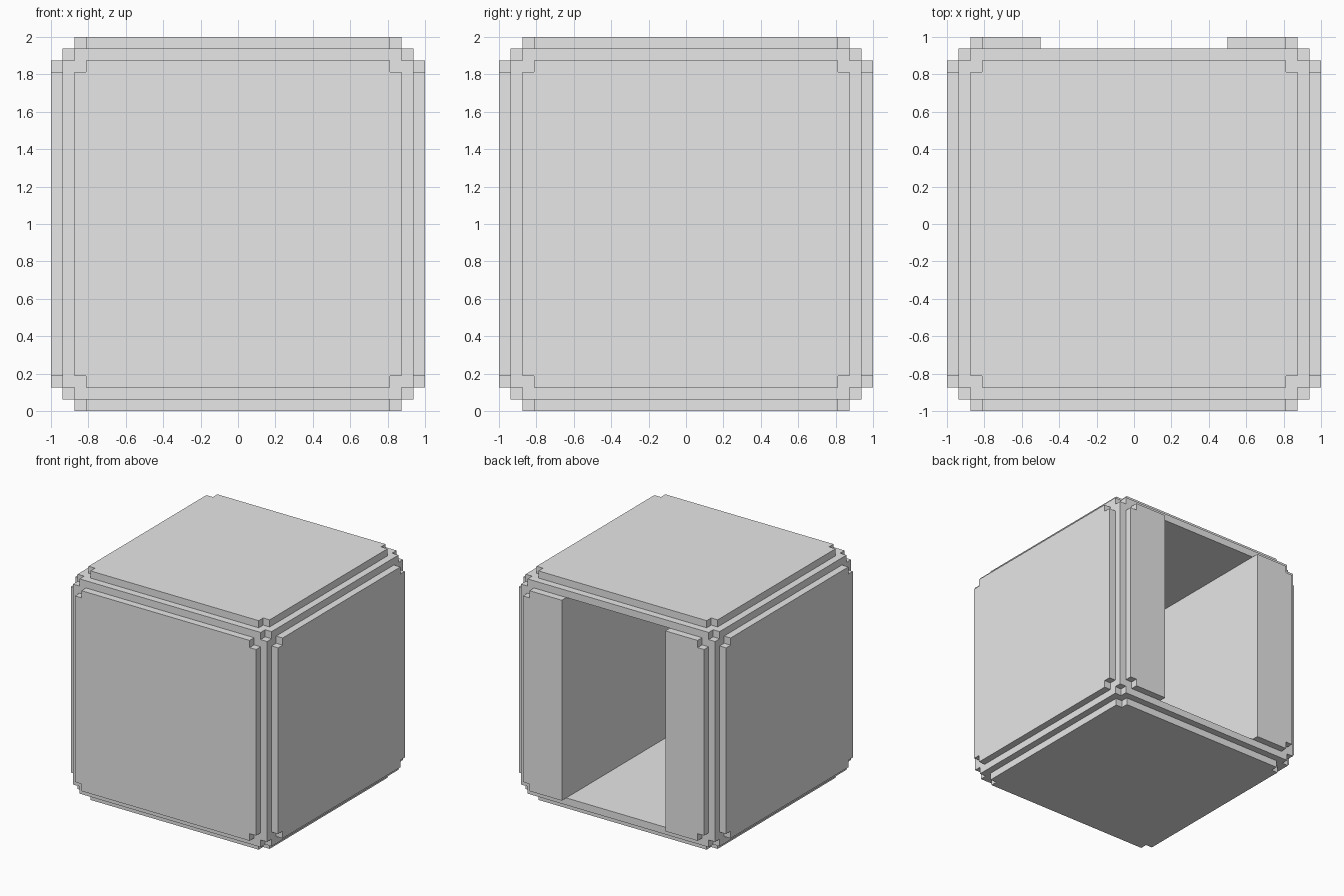
import bpy, bmesh
from math import pi
from mathutils import Matrix, Vector

cube = bpy.data.objects.get("Cube")
if cube:
    bpy.data.objects.remove(cube, do_unlink=True)

U = 1 / 16                    # grid step shared by every part
CENTRE = Matrix.Translation((0, 0, 1))

grey = bpy.data.materials.new("plain grey")
grey.use_nodes = True
grey.diffuse_color = (0.8, 0.8, 0.8, 1)
grey.node_tree.nodes["Principled BSDF"].inputs["Base Color"].default_value = (0.8, 0.8, 0.8, 1)


def finish(name, bm):
    bmesh.ops.recalc_face_normals(bm, faces=bm.faces)
    mesh = bpy.data.meshes.new(name)
    bm.to_mesh(mesh)
    bm.free()
    mesh.materials.append(grey)
    obj = bpy.data.objects.new(name, mesh)
    bpy.context.collection.objects.link(obj)
    return obj


def add_box(bm, low, high):
    low, high = Vector(low), Vector(high)
    place = Matrix.Translation((low + high) / 2) @ Matrix.Diagonal((high - low).to_4d())
    bmesh.ops.create_cube(bm, size=1, matrix=place)


def panel(name, outline, turn):
    # Outline extruded outward by one step, then turned onto its side of the box
    bm = bmesh.new()
    face = bm.faces.new([bm.verts.new((u, v, 15 * U)) for u, v in outline])
    raised = bmesh.ops.extrude_face_region(bm, geom=[face], use_keep_orig=True)["geom"]
    verts = [g for g in raised if isinstance(g, bmesh.types.BMVert)]
    bmesh.ops.translate(bm, verts=verts, vec=(0, 0, U))
    bm.transform(CENTRE @ turn)
    return finish(name, bm)


# Hollow body: a box with a doorway room and a notch in each corner
bm = bmesh.new()
add_box(bm, (-15 * U, -15 * U, U), (15 * U, 15 * U, 31 * U))
body = finish("body", bm)

bm = bmesh.new()
add_box(bm, (-8 * U, -14 * U, 2 * U), (8 * U, 17 * U, 30 * U))
for sx in (-1, 1):
    for sy in (-1, 1):
        for sz in (-1, 1):
            a, b = Vector((sx, sy, sz)) * 14 * U, Vector((sx, sy, sz)) * 16 * U
            low = [min(p) for p in zip(a, b)]
            high = [max(p) for p in zip(a, b)]
            add_box(bm, Vector(low) + Vector((0, 0, 1)), Vector(high) + Vector((0, 0, 1)))
cutter = finish("body_cutter", bm)
cutter.hide_render = True

cut = body.modifiers.new("openings", "BOOLEAN")
cut.operation = "DIFFERENCE"
cut.solver = "EXACT"
cut.object = cutter
bpy.context.view_layer.objects.active = body
bpy.ops.object.modifier_apply(modifier=cut.name)
bpy.data.objects.remove(cutter, do_unlink=True)

# Raised panels with stepped corners
A, B = 14 * U, 13 * U
right_edge = [(B, -A), (B, -B), (A, -B), (A, B), (B, B), (B, A)]
full = right_edge + [(-u, -v) for u, v in right_edge]
turns = {
    "top_panel": Matrix.Identity(4),
    "bottom_panel": Matrix.Rotation(pi, 4, "X"),
    "front_panel": Matrix.Rotation(pi / 2, 4, "X"),
    "left_panel": Matrix.Rotation(pi / 2, 4, "Y"),
    "right_panel": Matrix.Rotation(-pi / 2, 4, "Y"),
}
for name, turn in turns.items():
    panel(name, full, turn)

# Back strips on either side of the doorway
strip = [(8 * U, -A)] + right_edge + [(8 * U, A)]
for side, s in (("left", 1), ("right", -1)):
    panel("back_strip_" + side, [(s * u, v) for u, v in strip], Matrix.Rotation(-pi / 2, 4, "X"))
